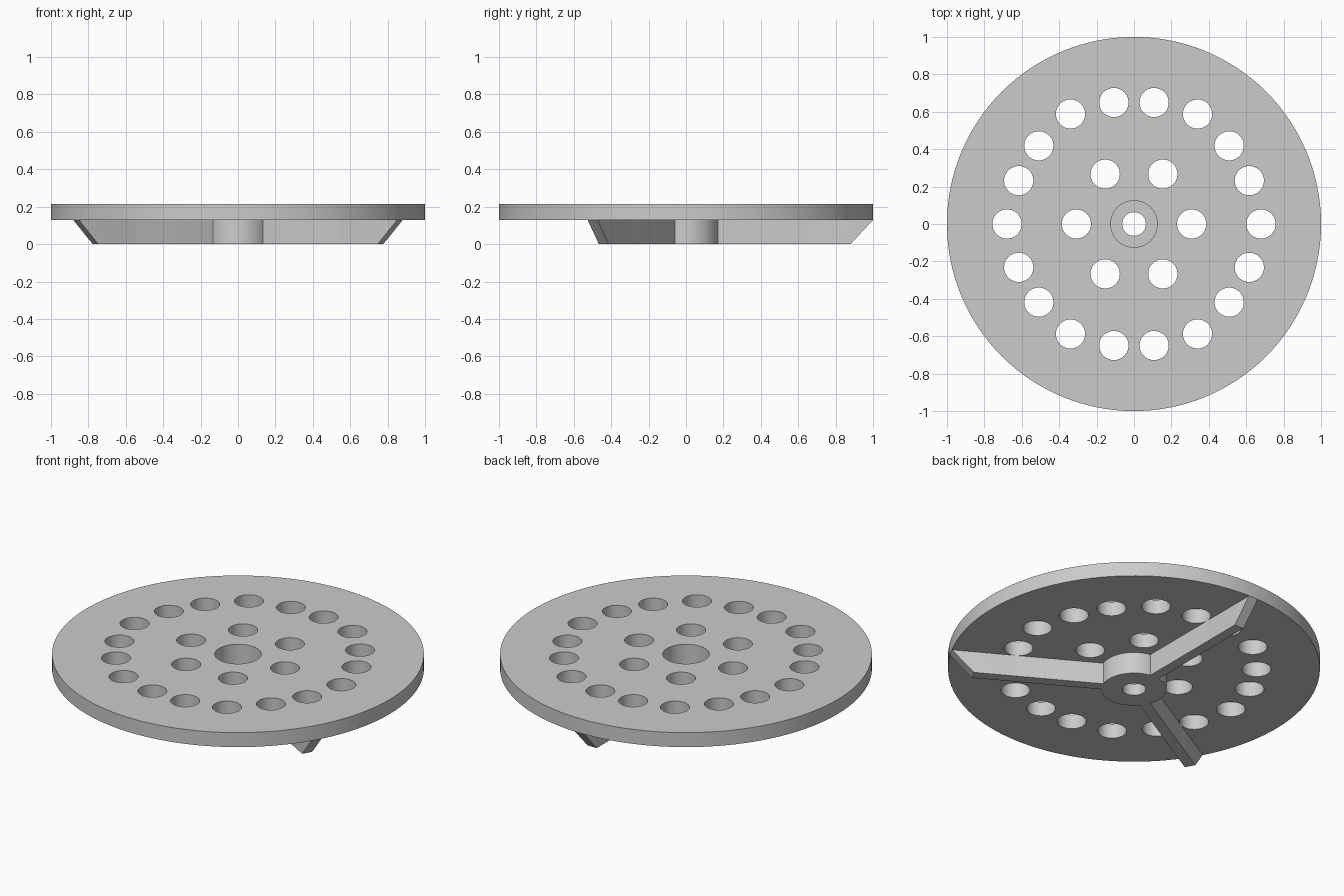
import bpy
import bmesh
from math import radians, cos, sin
from mathutils import Matrix

old = bpy.data.objects.get("Cube")
if old:
    bpy.data.objects.remove(old, do_unlink=True)

# Heights and radii
UNDER, TOP = 0.128, 0.214
HUB_FLOOR = 0.07
HOLE_R = 0.078

grey = bpy.data.materials.new("plain grey")
grey.use_nodes = True
grey.diffuse_color = (0.6, 0.6, 0.6, 1)
grey.node_tree.nodes["Principled BSDF"].inputs["Base Color"].default_value = (0.6, 0.6, 0.6, 1)


def finish(name, bm):
    bmesh.ops.recalc_face_normals(bm, faces=bm.faces)
    mesh = bpy.data.meshes.new(name)
    bm.to_mesh(mesh)
    bm.free()
    mesh.materials.append(grey)
    obj = bpy.data.objects.new(name, mesh)
    bpy.context.collection.objects.link(obj)
    return obj


def cylinder(name, radius, z0, z1, x=0, y=0, sides=48):
    bm = bmesh.new()
    bmesh.ops.create_cone(bm, cap_ends=True, segments=sides, radius1=radius, radius2=radius,
                          depth=z1 - z0, matrix=Matrix.Translation((x, y, (z0 + z1) / 2)))
    return finish(name, bm)


def rib(name, angle, half=0.03):
    # Side profile with a slanted outer end, extruded to the rib's width
    profile = [(0.15, 0), (0.88, 0), (0.999, UNDER), (0.97, 0.16), (0.15, 0.16)]
    bm = bmesh.new()
    face = bm.faces.new([bm.verts.new((r, -half, z)) for r, z in profile])
    out = bmesh.ops.extrude_face_region(bm, geom=[face])
    moved = [v for v in out["geom"] if isinstance(v, bmesh.types.BMVert)]
    bmesh.ops.translate(bm, verts=moved, vec=(0, 2 * half, 0))
    bmesh.ops.rotate(bm, verts=bm.verts, matrix=Matrix.Rotation(radians(angle), 3, "Z"))
    return finish(name, bm)


def combine(target, other, operation):
    other.hide_render = True
    mod = target.modifiers.new(operation.lower(), "BOOLEAN")
    mod.operation = operation
    mod.solver = "EXACT"
    mod.object = other
    bpy.ops.object.select_all(action="DESELECT")
    bpy.context.view_layer.objects.active = target
    target.select_set(True)
    bpy.ops.object.modifier_apply(modifier=mod.name)
    bpy.data.objects.remove(other, do_unlink=True)


# Round plate with central hub and three ribs underneath
cover = cylinder("perforated_cover", 1, UNDER, TOP, sides=128)
combine(cover, cylinder("hub", 0.175, 0, 0.18, sides=64), "UNION")
for angle in (90, 210, 330):
    combine(cover, rib("rib", angle), "UNION")

# Stepped bore through the hub
combine(cover, cylinder("hub_recess", 0.125, HUB_FLOOR, 0.3), "DIFFERENCE")
combine(cover, cylinder("hub_bore", 0.063, -0.1, 0.3), "DIFFERENCE")

# Inner ring of six holes, outer ring of eighteen
for sector in range(6):
    for radius, offset in ((0.308, 0), (0.679, 0), (0.6585, 20.6), (0.6585, -20.6)):
        a = radians(sector * 60 + offset)
        hole = cylinder("hole", HOLE_R, -0.1, 0.3, radius * cos(a), radius * sin(a))
        combine(cover, hole, "DIFFERENCE")

# Smooth round walls, crisp edges
bpy.ops.object.select_all(action="DESELECT")
cover.select_set(True)
bpy.context.view_layer.objects.active = cover
bpy.ops.object.shade_smooth_by_angle(angle=radians(30))
